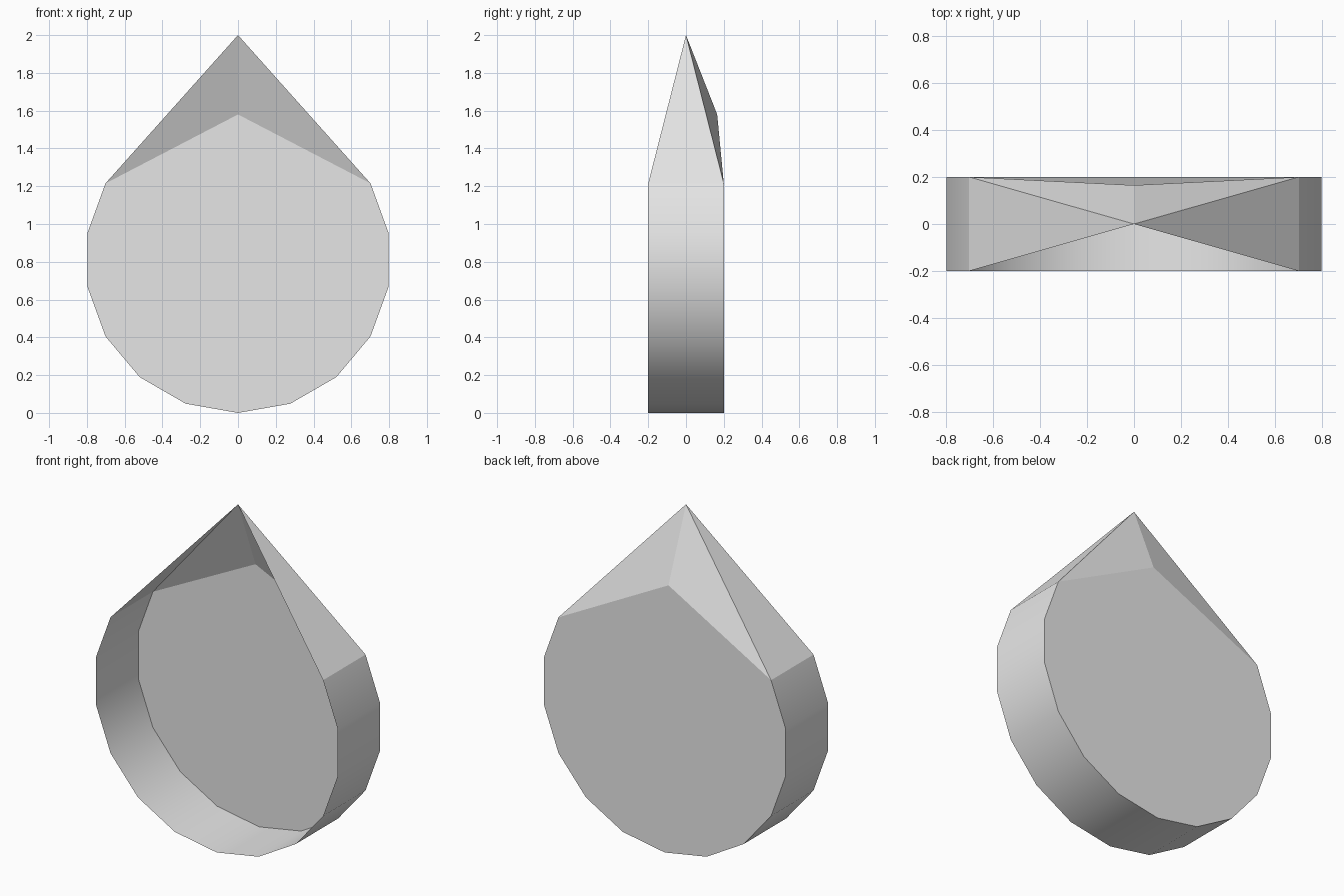
import bpy, bmesh
from math import sin, cos, pi

cube = bpy.data.objects.get("Cube")
if cube:
    bpy.data.objects.remove(cube)

SIDES, RADIUS, HALF = 18, 0.81, 0.2

# One plain grey material
grey = bpy.data.materials.new("light_grey")
grey.use_nodes = True
colour = (0.8, 0.8, 0.8, 1)
grey.diffuse_color = colour
grey.node_tree.nodes["Principled BSDF"].inputs["Base Color"].default_value = colour

bm = bmesh.new()


def arc(y):
    """Lower two thirds of a circle, from the left shoulder round to the right."""
    points = []
    for i in range(-6, 7):
        a = i * 2 * pi / SIDES
        points.append(bm.verts.new((-RADIUS * sin(a), y, RADIUS * (1 - cos(a)))))
    return points


front, back = arc(-HALF), arc(HALF)
tip = bm.verts.new((0, 0, 2))
crease = bm.verts.new((0, 0.165, 1.58))

# Curved rim, smooth shaded
for i in range(len(front) - 1):
    face = bm.faces.new((front[i], front[i + 1], back[i + 1], back[i]))
    face.smooth = True

# Sloping sides up to the tip
bm.faces.new((front[0], back[0], tip))
bm.faces.new((back[-1], front[-1], tip))

# Back panel and the two facets above it; the front stays open
bm.faces.new(back + [crease])
bm.faces.new((back[0], crease, tip))
bm.faces.new((crease, back[-1], tip))

bmesh.ops.recalc_face_normals(bm, faces=bm.faces[:])
bm.normal_update()
panel = max(bm.faces, key=lambda f: len(f.verts))
if panel.normal.y < 0:
    bmesh.ops.reverse_faces(bm, faces=bm.faces[:])

# Sharp edges wherever a flat face meets the rim
for edge in bm.edges:
    edge.smooth = all(f.smooth for f in edge.link_faces)

mesh = bpy.data.meshes.new("drop_shell")
bm.to_mesh(mesh)
bm.free()
mesh.materials.append(grey)
shell = bpy.data.objects.new("drop_shell", mesh)
bpy.context.collection.objects.link(shell)
